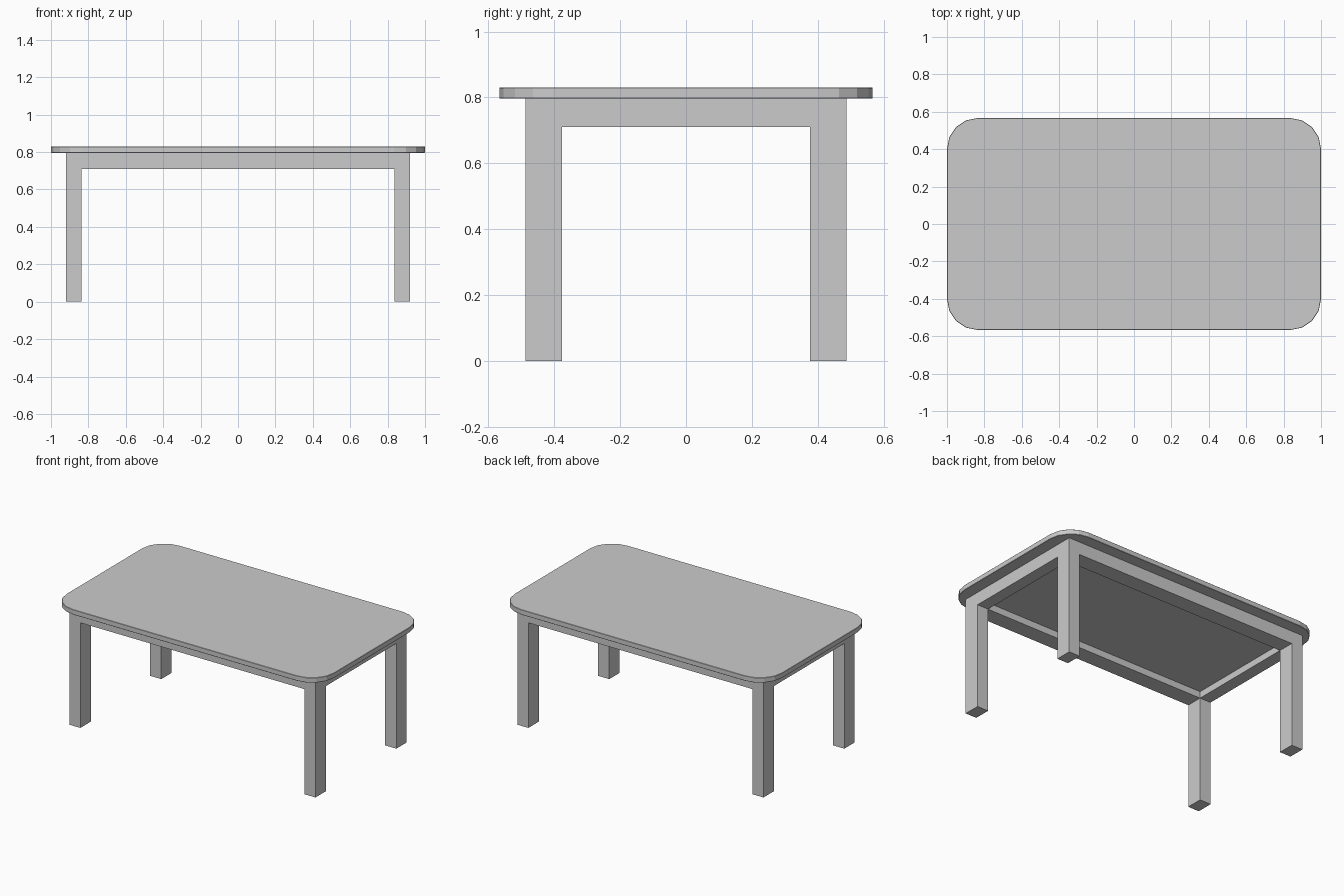
import bpy
from math import cos, sin, pi

if "Cube" in bpy.data.objects:
    bpy.data.objects.remove(bpy.data.objects["Cube"])

TOP_X, TOP_Y = 1.0, 0.567        # tabletop half sizes
LEG_X, LEG_Y = 0.92, 0.487       # outer faces of the legs
IN_X, IN_Y = 0.837, 0.376        # inner faces of the legs
Z_RAIL, Z_PANEL, Z_UNDER, Z_TOP = 0.71, 0.755, 0.796, 0.83


def add_mesh(name, verts, faces, bevel=0):
    mesh = bpy.data.meshes.new(name)
    mesh.from_pydata(verts, [], faces)
    obj = bpy.data.objects.new(name, mesh)
    bpy.context.collection.objects.link(obj)
    if bevel:
        mod = obj.modifiers.new("edge", "BEVEL")
        mod.width, mod.segments = bevel, 1
        mod.limit_method, mod.angle_limit = "ANGLE", pi / 4
    return obj


def prism(name, outline, z0, z1, bevel=0):
    n = len(outline)
    verts = [(x, y, z) for z in (z0, z1) for x, y in outline]
    faces = [tuple(reversed(range(n))), tuple(range(n, 2 * n))]
    faces += [(i, (i + 1) % n, (i + 1) % n + n, i + n) for i in range(n)]
    return add_mesh(name, verts, faces, bevel)


def rect(x0, x1, y0, y1):
    return [(x0, y0), (x1, y0), (x1, y1), (x0, y1)]


# Tabletop with faceted round corners and a fine edge
R, SEG = 0.165, 4
outline = []
for k, (sx, sy) in enumerate([(1, 1), (-1, 1), (-1, -1), (1, -1)]):
    for i in range(SEG + 1):
        a = (k + i / SEG) * pi / 2
        outline.append((sx * (TOP_X - R) + R * cos(a), sy * (TOP_Y - R) + R * sin(a)))
prism("tabletop", outline, Z_UNDER, Z_TOP, 0.002)

# Apron block with a shallow recess underneath
outer, inner = rect(-LEG_X, LEG_X, -LEG_Y, LEG_Y), rect(-IN_X, IN_X, -IN_Y, IN_Y)
verts = [(x, y, z) for loop, z in ((outer, Z_RAIL), (inner, Z_RAIL),
                                   (outer, Z_UNDER), (inner, Z_PANEL)) for x, y in loop]
faces = [(8, 9, 10, 11), (15, 14, 13, 12)]       # top and recess panel
for i in range(4):
    j = (i + 1) % 4
    faces += [(i, j, j + 8, i + 8),              # outside
              (j + 4, i + 4, i + 12, j + 12),    # inside
              (j, i, i + 4, j + 4)]              # bottom
add_mesh("apron", verts, faces)

# Four legs
for sx, side in ((-1, "left"), (1, "right")):
    for sy, end in ((-1, "front"), (1, "back")):
        xs = sorted((sx * IN_X, sx * LEG_X))
        ys = sorted((sy * IN_Y, sy * LEG_Y))
        prism(f"{end}_{side}_leg", rect(*xs, *ys), 0, Z_RAIL)
